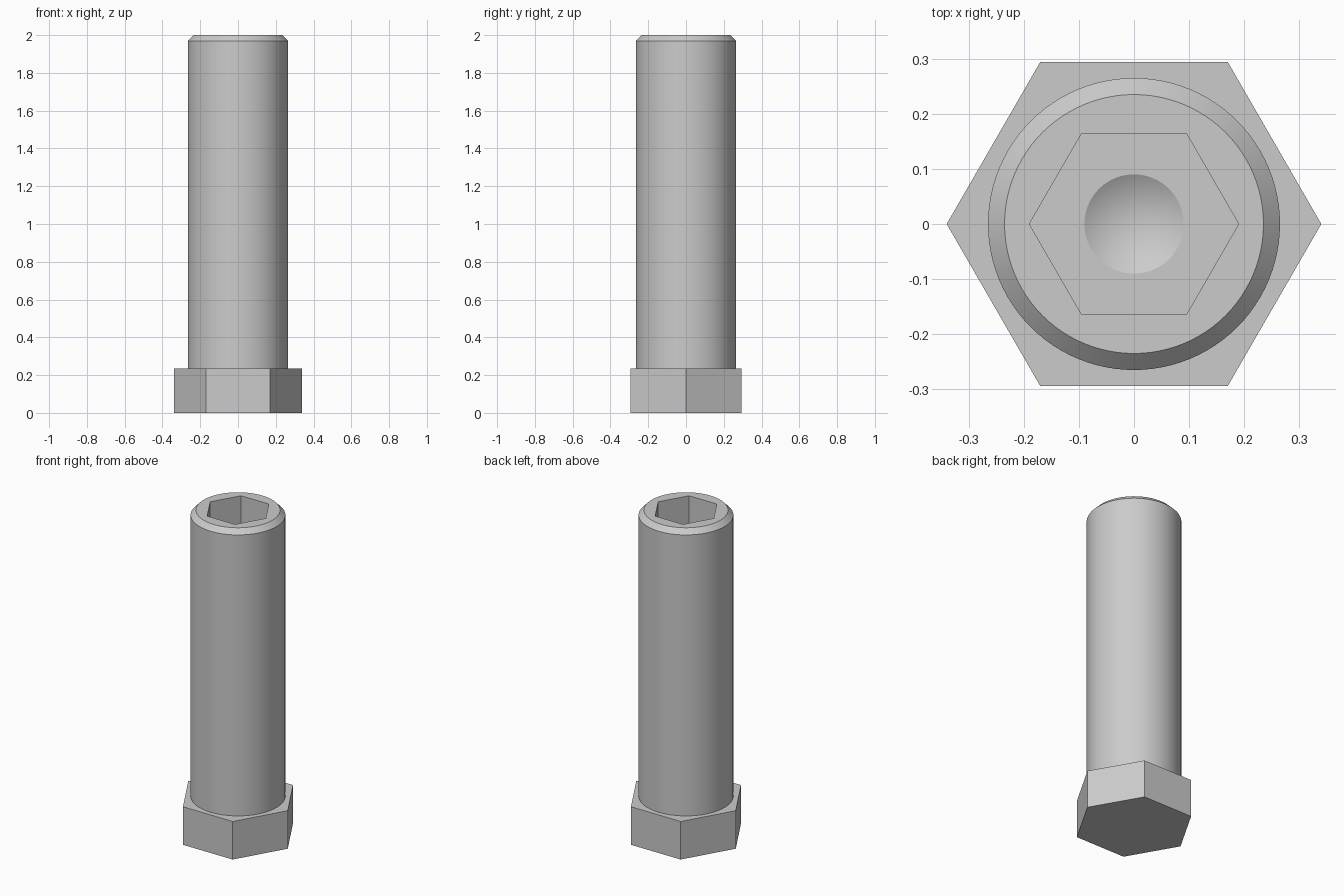
import bpy
import bmesh
from math import cos, sin, pi, radians

if "Cube" in bpy.data.objects:
    bpy.data.objects.remove(bpy.data.objects["Cube"])

SEGMENTS = 96

steel = bpy.data.materials.new("grey_steel")
steel.use_nodes = True
steel.diffuse_color = (0.6, 0.6, 0.6, 1)
steel.node_tree.nodes["Principled BSDF"].inputs["Base Color"].default_value = (0.6, 0.6, 0.6, 1)


def ring(bm, shape, radius, z):
    """Round or hexagonal ring of vertices; hexagons have a corner on +x."""
    verts = []
    for i in range(SEGMENTS):
        a = 2 * pi * i / SEGMENTS
        r = radius
        if shape == "hex":
            r *= cos(pi / 6) / cos(a % (pi / 3) - pi / 6)
        verts.append(bm.verts.new((r * cos(a), r * sin(a), z)))
    return verts


def skin(name, profile, cap_bottom=False, tip_z=None):
    """Join successive rings with quads, with an optional base and end point."""
    bm = bmesh.new()
    rings = [ring(bm, *p) for p in profile]
    for a, b in zip(rings, rings[1:]):
        for i in range(SEGMENTS):
            j = (i + 1) % SEGMENTS
            bm.faces.new((a[i], a[j], b[j], b[i]))
    if cap_bottom:
        bm.faces.new(rings[0][::-1])
    if tip_z is not None:
        tip = bm.verts.new((0, 0, tip_z))
        last = rings[-1]
        for i in range(SEGMENTS):
            bm.faces.new((last[i], last[(i + 1) % SEGMENTS], tip))
    mesh = bpy.data.meshes.new(name)
    bm.to_mesh(mesh)
    bm.free()
    mesh.materials.append(steel)
    obj = bpy.data.objects.new(name, mesh)
    bpy.context.collection.objects.link(obj)
    bpy.ops.object.select_all(action="DESELECT")
    obj.select_set(True)
    bpy.context.view_layer.objects.active = obj
    bpy.ops.object.shade_smooth_by_angle(angle=radians(25))
    return obj


HEAD_TOP = 0.235
SOCKET_FLOOR = 1.7

# Hexagonal head, with its top face meeting the shank
skin("hex_head", [
    ("hex", 0.34, 0),
    ("hex", 0.34, HEAD_TOP),
    ("round", 0.265, HEAD_TOP),
], cap_bottom=True)

# Round shank: chamfered end, hexagonal socket and conical drill point
skin("shank", [
    ("round", 0.265, HEAD_TOP),
    ("round", 0.265, 1.97),
    ("round", 0.235, 2),
    ("hex", 0.19, 2),
    ("hex", 0.19, SOCKET_FLOOR),
    ("round", 0.09, SOCKET_FLOOR),
], tip_z=SOCKET_FLOOR - 0.054)
